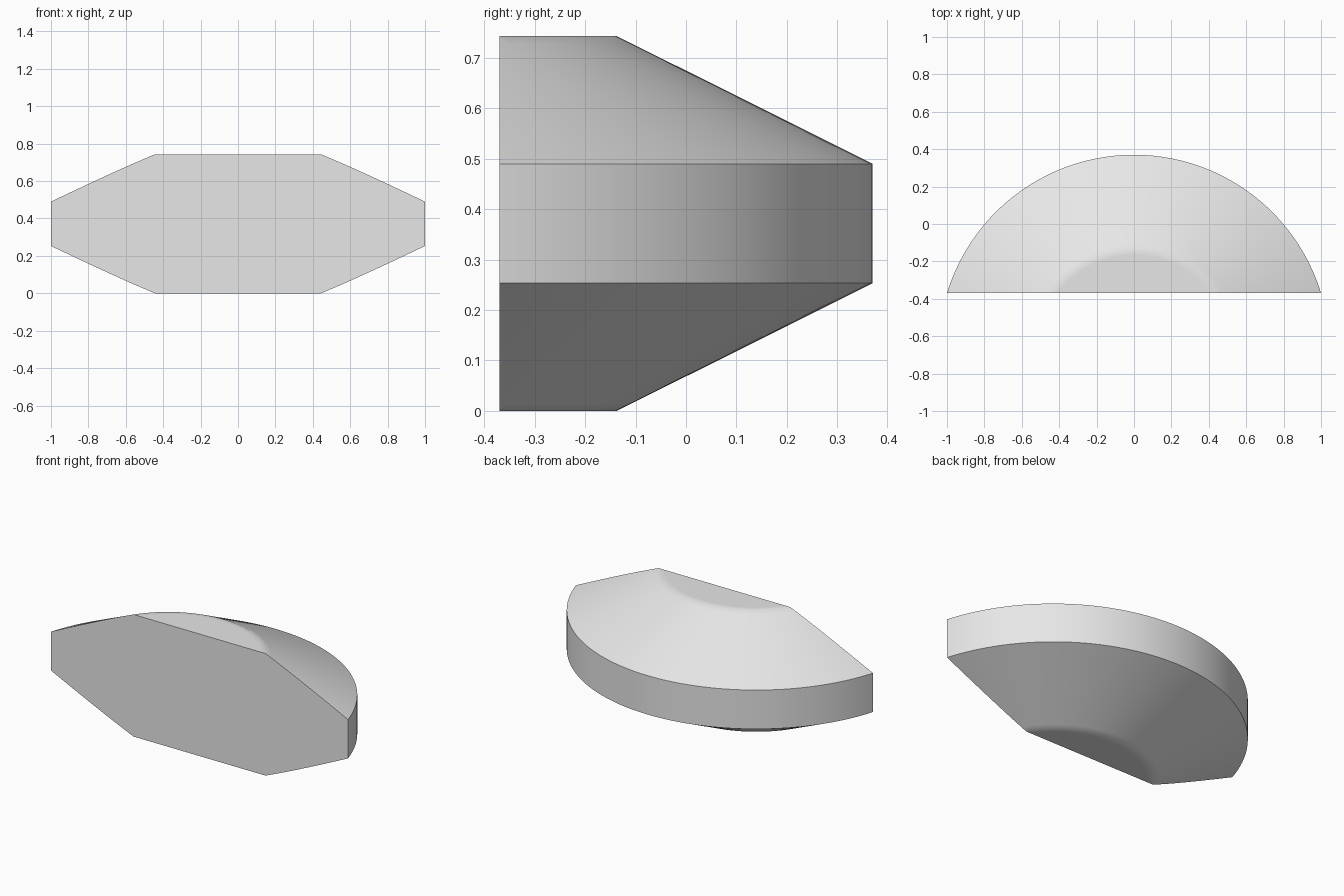
import bpy
import bmesh
import math
from mathutils import Vector

cube = bpy.data.objects.get("Cube")
if cube:
    bpy.data.objects.remove(cube, do_unlink=True)

# Main dimensions: a disc with chamfered rims, sliced by a flat front
FRONT = -0.37
OUTER_R, INNER_R = 1.0457, 0.539
CENTRE_Y = 0.37 - OUTER_R
HEIGHT, WALL_LOW = 0.743, 0.253
SEGMENTS = 192
SUPPORT = 0.03

grey = bpy.data.materials.new("light_grey")
grey.use_nodes = True
colour = (0.8, 0.8, 0.8, 1.0)
grey.diffuse_color = colour
grey.node_tree.nodes["Principled BSDF"].inputs["Base Color"].default_value = colour

# Lower half profile, with support rings that keep the soft rim narrow
slope = WALL_LOW / (OUTER_R - INNER_R)
lower = [(0, 0), (INNER_R - SUPPORT, 0), (INNER_R, 0),
         (INNER_R + SUPPORT, SUPPORT * slope), (OUTER_R, WALL_LOW)]
profile = lower + [(r, HEIGHT - z) for r, z in reversed(lower)]

# Lathe the profile around the vertical axis
bm = bmesh.new()
centre = Vector((0, CENTRE_Y, 0))
verts = [bm.verts.new(centre + Vector((0, r, z))) for r, z in profile]
edges = [bm.edges.new(pair) for pair in zip(verts, verts[1:])]
bmesh.ops.spin(bm, geom=verts + edges, cent=centre, axis=(0, 0, 1),
               angle=math.tau, steps=SEGMENTS)
bmesh.ops.remove_doubles(bm, verts=bm.verts, dist=1e-5)

# Slice off the front and close the flat face
cut = bmesh.ops.bisect_plane(bm, geom=bm.verts[:] + bm.edges[:] + bm.faces[:],
                             dist=1e-6, plane_co=(0, FRONT, 0),
                             plane_no=(0, -1, 0), clear_outer=True)
rim = [e for e in cut["geom_cut"] if isinstance(e, bmesh.types.BMEdge)]
bmesh.ops.contextual_create(bm, geom=rim)
bmesh.ops.recalc_face_normals(bm, faces=bm.faces)

mesh = bpy.data.meshes.new("sliced_disc")
bm.to_mesh(mesh)
bm.free()
mesh.materials.append(grey)
body = bpy.data.objects.new("sliced_disc", mesh)
bpy.context.collection.objects.link(body)

# Smooth the curved surfaces and keep the hard rims sharp
bpy.ops.object.select_all(action="DESELECT")
body.select_set(True)
bpy.context.view_layer.objects.active = body
bpy.ops.object.shade_smooth_by_angle(angle=math.radians(30))
